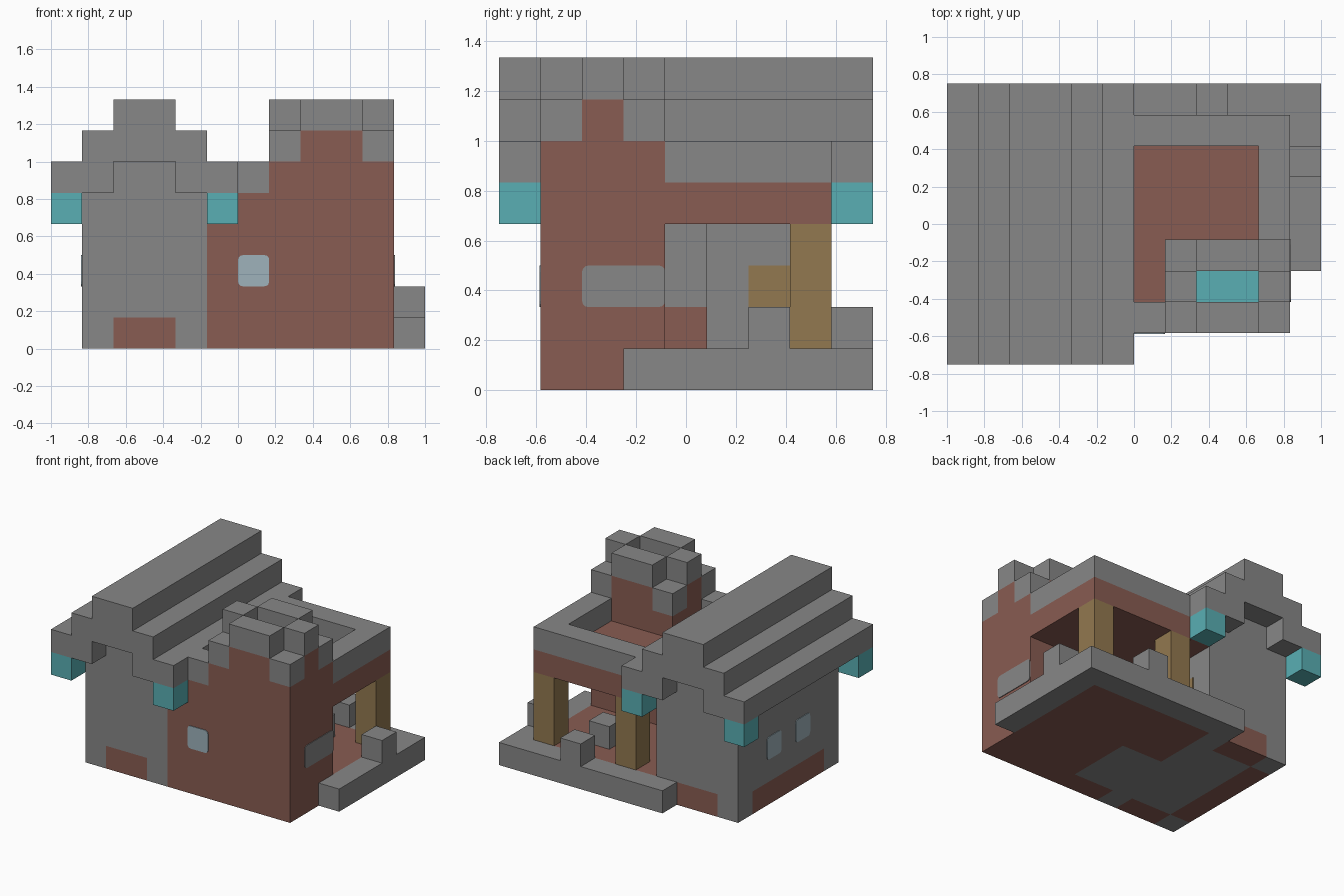
import bpy
import bmesh

cube = bpy.data.objects.get("Cube")
if cube:
    bpy.data.objects.remove(cube, do_unlink=True)

U = 1 / 6  # one block


def material(name, rgb):
    m = bpy.data.materials.new(name)
    m.use_nodes = True
    color = (*rgb, 1)
    m.diffuse_color = color
    m.node_tree.nodes["Principled BSDF"].inputs["Base Color"].default_value = color
    return m


STONE = material("stone grey", (.245, .245, .245))
BRICK = material("brick red", (.25, .107, .084))
WOOD = material("wood brown", (.29, .19, .08))
TEAL = material("teal", (.1, .43, .455))
GLASS = material("pale glass", (.342, .445, .497))


def part(name, mat, *boxes, bevel_axis=None):
    """One object from boxes (x0, x1, y0, y1, z0, z1) in block units."""
    bm = bmesh.new()
    for b in boxes:
        lo, hi = b[0::2], b[1::2]
        verts = bmesh.ops.create_cube(bm, size=1)["verts"]
        for v in verts:
            g = [lo[k] if v.co[k] < 0 else hi[k] for k in range(3)]
            v.co = ((g[0] - 6) * U, (g[1] - 4.5) * U, g[2] * U)
    if bevel_axis is not None:
        # round the outline of a thin plate
        edges = []
        for e in bm.edges:
            d = e.verts[0].co - e.verts[1].co
            if abs(d[bevel_axis]) > .9 * d.length:
                edges.append(e)
        bmesh.ops.bevel(bm, geom=edges, offset=.025, segments=3,
                        profile=.5, affect='EDGES')
    me = bpy.data.meshes.new(name)
    bm.to_mesh(me)
    bm.free()
    me.materials.append(mat)
    ob = bpy.data.objects.new(name, me)
    bpy.context.collection.objects.link(ob)
    return ob


# House: base course, walls and gable
part("house_base_stone", STONE, (2, 4, 2, 7, 0, 1), (4, 5, 1, 8, 0, 1),
     (1, 2, 1, 2, 0, 1), (1, 2, 7, 8, 0, 1))
part("house_base_brick", BRICK, (2, 4, 1, 2, 0, 1), (2, 4, 7, 8, 0, 1),
     (1, 2, 2, 7, 0, 1))
part("house_walls", STONE, (1, 5, 1, 8, 1, 5))
part("house_gable", STONE, (2, 4, 1, 8, 5, 6))

# Stepped roof with hanging lamps under the eaves
part("roof_eaves", STONE, (0, 2, 0, 9, 5, 6), (4, 6, 0, 9, 5, 6))
part("roof_middle", STONE, (1, 5, 0, 9, 6, 7))
part("roof_ridge", STONE, (2, 4, 0, 9, 7, 8))
for side, x in (("right", 0), ("left", 5)):
    for end, y in (("front", 0), ("back", 8)):
        part(f"{end}_{side}_eave_lamp", TEAL, (x, x + 1, y, y + 1, 4, 5))

# Brick wing: floor, front wall, inner walls and terrace slab
part("wing_floor", BRICK, (7, 11, 2, 8, 0, 1), (5, 7, 5, 8, 0, 1))
part("front_wall", BRICK, (5, 11, 1, 2, 0, 4))
part("annex_floor", STONE, (5, 7, 2, 5, 0, 1))
part("annex_brick_course", BRICK, (5, 7, 2, 5, 1, 2))
part("annex_wall", STONE, (5, 7, 2, 5, 2, 4))
part("tower_base", BRICK, (7, 11, 2, 4, 1, 4))
part("terrace_slab", BRICK, (5, 11, 1, 8, 4, 5))
part("terrace_parapet", STONE, (6, 11, 7, 8, 5, 6), (10, 11, 4, 7, 5, 6),
     (6, 7, 1, 2, 5, 6))

# Tower: open shaft, stone corners, raised crenels
sides = [(8, 10, 1, 2), (8, 10, 3, 4), (7, 8, 2, 3), (10, 11, 2, 3)]
corners = [(x, x + 1, y, y + 1) for x in (7, 10) for y in (1, 3)]
part("tower_shaft", BRICK, *[(*s, 5, 7) for s in sides],
     *[(*c, 5, 6) for c in corners])
part("tower_corners", STONE, *[(*c, 6, 7) for c in corners])
part("tower_crenels", STONE, *[(*s, 7, 8) for s in sides])
part("tower_pool", TEAL, (8, 10, 2, 3, 5, 6))

# Porch: posts, deck, low fence blocks and stool
for side, x in (("left", 10), ("right", 6)):
    part(f"{side}_porch_post", WOOD, (x, x + 1, 7, 8, 1, 4))
part("deck", STONE, (4, 12, 8, 9, 0, 1), (11, 12, 3, 8, 0, 1))
part("back_fence_block", STONE, (8, 9, 8, 9, 1, 2))
part("side_fence_block", STONE, (11, 12, 6, 7, 1, 2))
part("stool", STONE, (8, 9, 6, 7, 1, 2))

# Thin plates: windows, stone patch and door
T = .03
part("front_window", GLASS, (6, 7, 1 - T, 1, 2, 3), bevel_axis=1)
for end, y in (("front", 3), ("back", 5)):
    part(f"{end}_side_window", GLASS, (1 - T, 1, y, y + 1, 2, 3), bevel_axis=0)
part("wall_stone_patch", STONE, (11, 11 + T, 2, 4, 2, 3), bevel_axis=0)
part("house_door", WOOD, (5, 5 + T, 6, 7, 1, 3))
